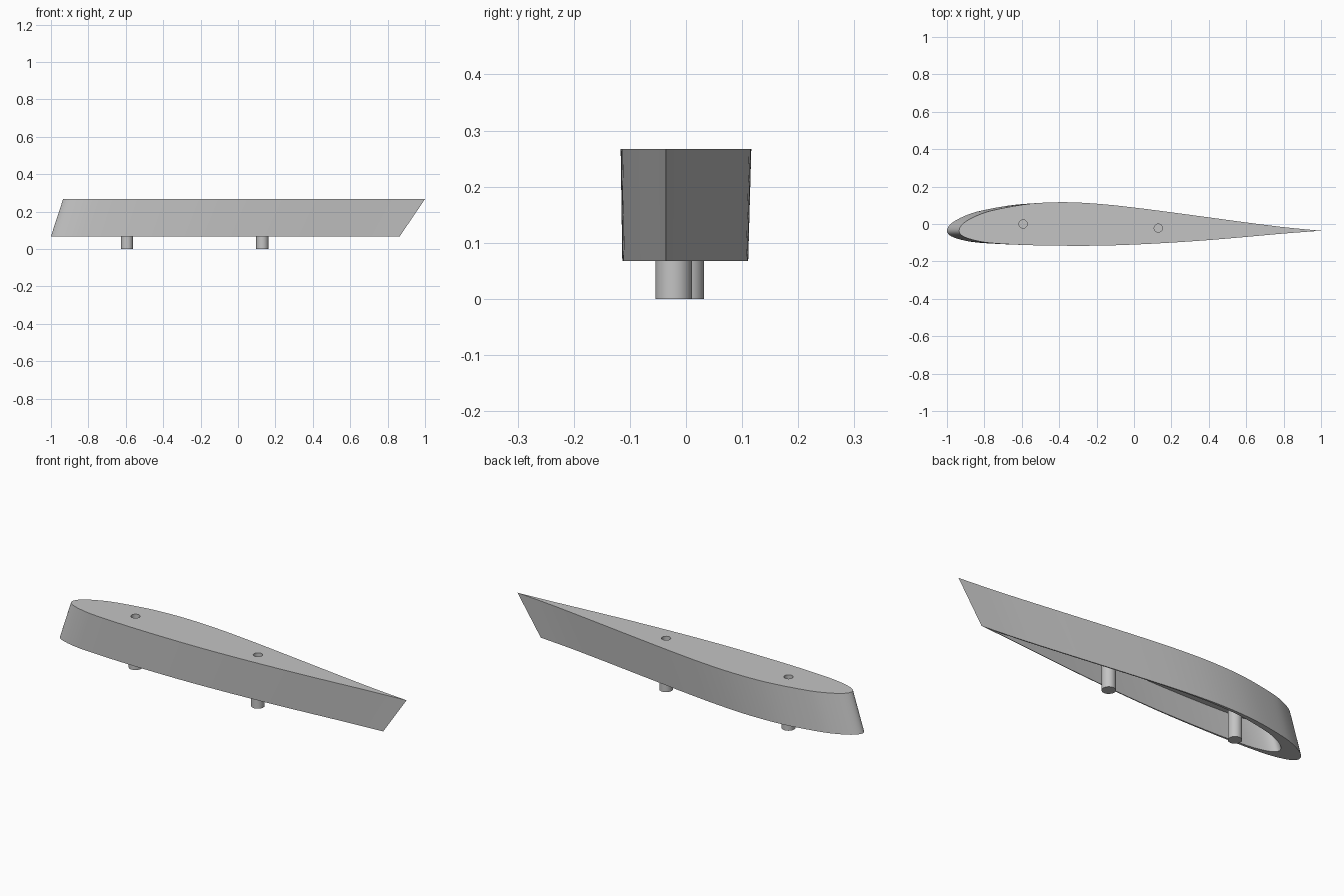
import bpy, bmesh, math

cube = bpy.data.objects.get("Cube")
if cube:
    bpy.data.objects.remove(cube, do_unlink=True)

BOTTOM, ROOF, TOP = 0.068, 0.2, 0.267
CHORD_Y = -0.036
PEGS = {"front_peg": (-0.593, 0.0), "rear_peg": (0.13, -0.022)}

# Wing section as percent of chord, tail to nose over the top and back below
SECTION = [(100, 0), (90, .95), (80, 2.2), (70, 3.55), (60, 4.9), (50, 6.2),
           (40, 7.3), (30, 7.87), (20, 7.5), (10, 5.8), (5, 4.2), (1.25, 2.1),
           (0, 0), (1.25, -1.6), (5, -2.8), (10, -3.5), (20, -4), (30, -4.15),
           (40, -4.1), (50, -3.75), (60, -3.2), (70, -2.5), (80, -1.65),
           (90, -.75), (100, 0)]

grey = bpy.data.materials.new("plain grey")
grey.use_nodes = True
colour = (0.55, 0.55, 0.55, 1)
grey.diffuse_color = colour
grey.node_tree.nodes["Principled BSDF"].inputs["Base Color"].default_value = colour


def smooth_section(steps=4):
    """Smooth curve through the section points, sharp at the tail."""
    points = [SECTION[0]] + SECTION + [SECTION[-1]]
    curve = []
    for a, b, c, d in zip(points, points[1:], points[2:], points[3:]):
        for i in range(steps):
            t = i / steps
            curve.append([(2 * q + (r - p) * t + (2 * p - 5 * q + 4 * r - s) * t**2
                           + (3 * q - p - 3 * r + s) * t**3) / 200
                          for p, q, r, s in zip(a, b, c, d)])
    return curve


def finish(bm, name):
    bmesh.ops.recalc_face_normals(bm, faces=bm.faces)
    mesh = bpy.data.meshes.new(name)
    bm.to_mesh(mesh)
    bm.free()
    mesh.materials.append(grey)
    obj = bpy.data.objects.new(name, mesh)
    bpy.context.collection.objects.link(obj)
    return obj


def cylinder(name, place, radius, low, high):
    bm = bmesh.new()
    bmesh.ops.create_cone(bm, cap_ends=True, segments=40, radius1=radius,
                          radius2=radius, depth=high - low)
    bmesh.ops.translate(bm, verts=bm.verts, vec=(*place, (low + high) / 2))
    return finish(bm, name)


# Hollow wing section: outer skin, rim, cavity wall and roof
bm = bmesh.new()
section = smooth_section()
loops = []
for nose, tail, z in ((-0.935, 1.0, TOP), (-1.0, 0.865, BOTTOM),
                      (-0.883, 0.82, BOTTOM), (-0.84, 0.91, ROOF)):
    chord = tail - nose
    loops.append([bm.verts.new((nose + u * chord, CHORD_Y + v * chord, z))
                  for u, v in section])
for a, b in zip(loops, loops[1:]):
    for i in range(len(section)):
        bm.faces.new((a[i - 1], a[i], b[i], b[i - 1]))
bm.faces.new(loops[0])
bm.faces.new(loops[-1])
wing = finish(bm, "wing_section")

# Pegs hanging from the cavity roof, with matching sockets sunk from the top
parts = [wing]
for name, place in PEGS.items():
    parts.append(cylinder(name, place, 0.0325, 0, ROOF))
    cutter = cylinder(name + "_socket_cutter", place, 0.022, ROOF - 0.02, TOP + 0.05)
    cutter.hide_render = True
    cut = wing.modifiers.new("socket", 'BOOLEAN')
    cut.operation, cut.solver, cut.object = 'DIFFERENCE', 'EXACT', cutter
    with bpy.context.temp_override(object=wing, active_object=wing):
        bpy.ops.object.modifier_apply(modifier=cut.name)
    bpy.data.objects.remove(cutter, do_unlink=True)

# Smooth curved walls, sharp rims
bpy.ops.object.select_all(action='DESELECT')
for obj in parts:
    obj.select_set(True)
bpy.context.view_layer.objects.active = wing
bpy.ops.object.shade_smooth_by_angle(angle=math.radians(30))
